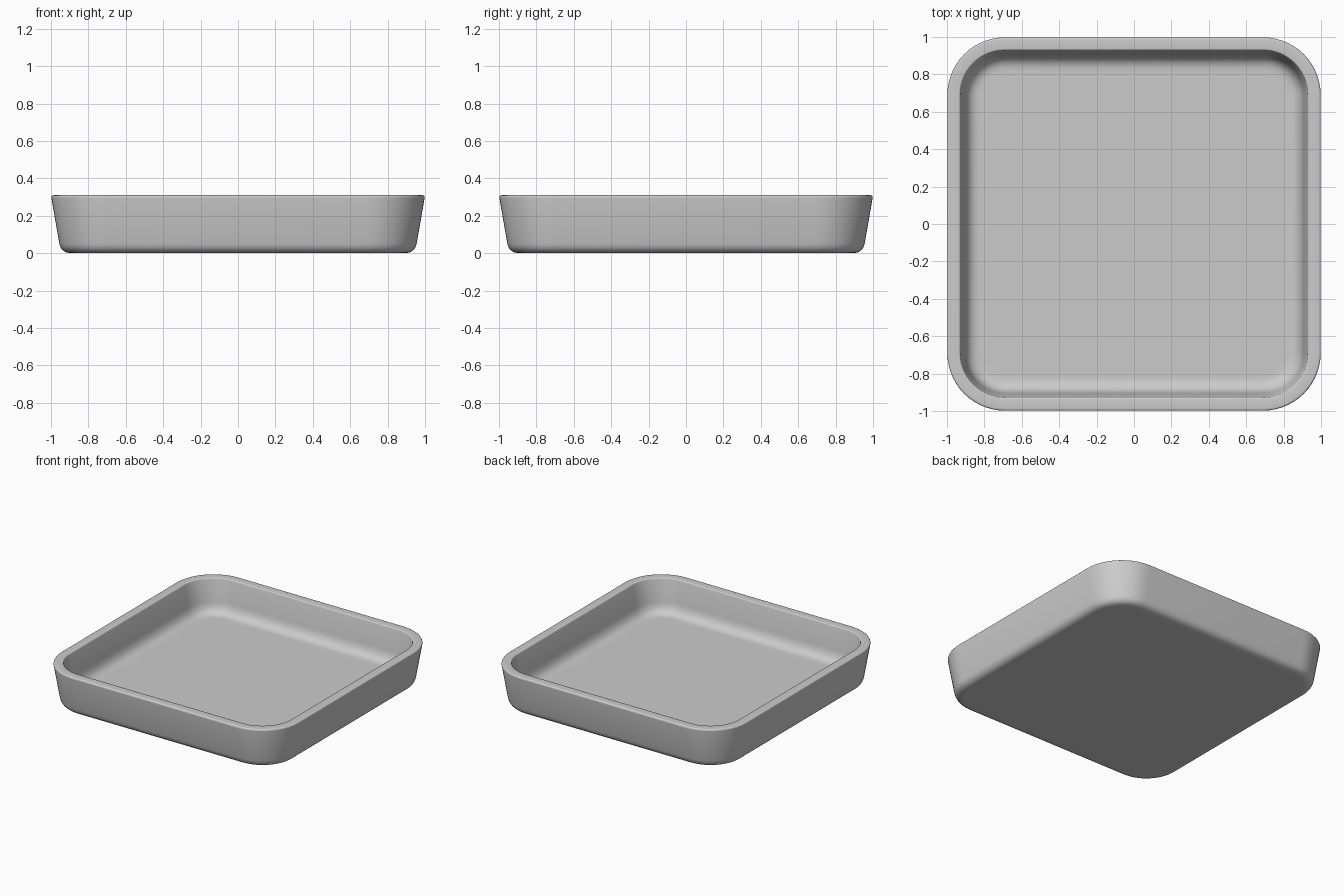
import bpy
import bmesh
from math import sin, cos, pi
from mathutils import Vector

if "Cube" in bpy.data.objects:
    bpy.data.objects.remove(bpy.data.objects["Cube"], do_unlink=True)

CORNER = 0.69        # centre of each rounded corner, shared by every ring
CORNER_STEPS = 14


def fillet(start, corner, end, steps=7):
    """Rounded transition between two profile points (half width, z)."""
    a, b, c = Vector(start), Vector(corner), Vector(end)
    ts = [i / steps for i in range(steps + 1)]
    return [a * (1 - t) ** 2 + b * 2 * t * (1 - t) + c * t * t for t in ts]


def rounded_square(bm, half, z):
    """Ring of vertices around a rounded square."""
    radius = half - CORNER
    ring = []
    for quarter, (sx, sy) in enumerate([(1, 1), (-1, 1), (-1, -1), (1, -1)]):
        for i in range(CORNER_STEPS + 1):
            a = (quarter + i / CORNER_STEPS) * pi / 2
            ring.append(bm.verts.new((sx * CORNER + radius * cos(a),
                                      sy * CORNER + radius * sin(a), z)))
    return ring


# Wall cross-section, from the underside over the rim to the inner floor
profile = [Vector((0.86, 0))]
profile += fillet((0.89, 0), (0.947, 0), (0.956, 0.055))
profile += fillet((0.998, 0.296), (1.0, 0.31), (0.985, 0.31), 4)
profile += fillet((0.938, 0.31), (0.93, 0.31), (0.929, 0.303), 3)
profile += fillet((0.905, 0.145), (0.893, 0.06), (0.82, 0.06), 8)
profile += [Vector((0.79, 0.06))]

bm = bmesh.new()
rings = [rounded_square(bm, half, z) for half, z in profile]
for lower, upper in zip(rings, rings[1:]):
    for i in range(len(lower)):
        j = (i + 1) % len(lower)
        bm.faces.new((lower[i], lower[j], upper[j], upper[i]))
bm.faces.new(rings[0][::-1])   # underside
bm.faces.new(rings[-1])        # inner floor
bmesh.ops.recalc_face_normals(bm, faces=bm.faces[:])

mesh = bpy.data.meshes.new("tray")
bm.to_mesh(mesh)
bm.free()
tray = bpy.data.objects.new("tray", mesh)
bpy.context.collection.objects.link(tray)

# Plain grey finish
grey = bpy.data.materials.new("light_grey")
grey.use_nodes = True
colour = (0.6, 0.6, 0.6, 1)
grey.diffuse_color = colour
grey.node_tree.nodes["Principled BSDF"].inputs["Base Color"].default_value = colour
mesh.materials.append(grey)

bpy.ops.object.select_all(action='DESELECT')
tray.select_set(True)
bpy.context.view_layer.objects.active = tray
bpy.ops.object.shade_smooth_by_angle(angle=pi / 5)
